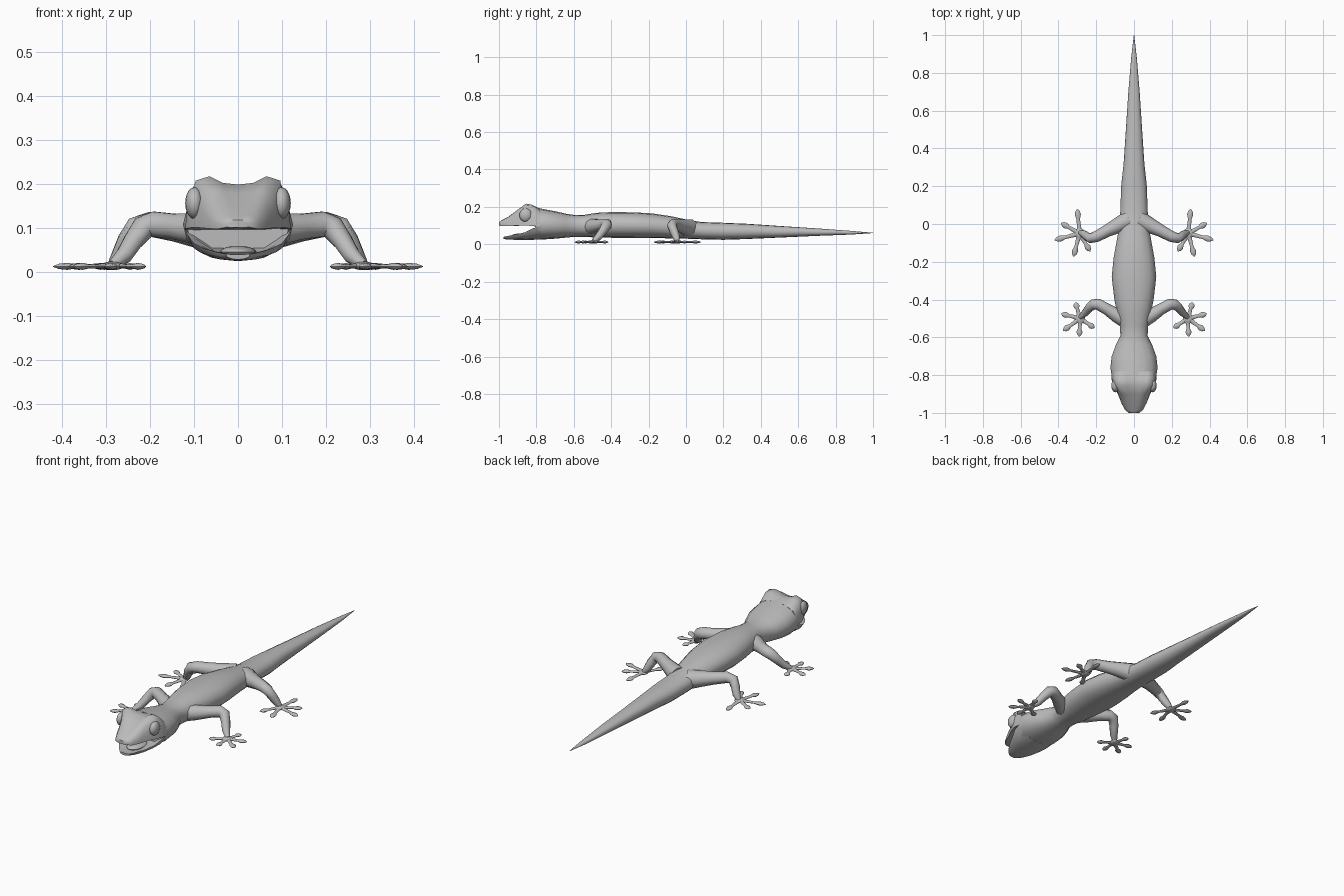
import bpy, bmesh, math
from mathutils import Vector

skin = bpy.data.materials.new("grey skin")
skin.diffuse_color = (0.5, 0.5, 0.5, 1)


def finish(name, bm, mirror=False):
    bmesh.ops.recalc_face_normals(bm, faces=bm.faces)
    mesh = bpy.data.meshes.new(name)
    bm.to_mesh(mesh)
    bm.free()
    mesh.materials.append(skin)
    ob = bpy.data.objects.new(name, mesh)
    bpy.context.collection.objects.link(ob)
    bpy.context.view_layer.objects.active = ob
    ob.select_set(True)
    bpy.ops.object.shade_smooth_by_angle(angle=math.radians(50))
    ob.select_set(False)
    if mirror:
        ob.modifiers.new("mirror", 'MIRROR')
    return ob


def skin_rings(bm, rings):
    """Join successive rings of points and cap both ends."""
    vs = [[bm.verts.new(p) for p in r] for r in rings]
    n = len(vs[0])
    for a, b in zip(vs, vs[1:]):
        for i in range(n):
            j = (i + 1) % n
            bm.faces.new((a[i], a[j], b[j], b[i]))
    bm.faces.new(vs[0])
    bm.faces.new(vs[-1])


def oval(y, w, z0, z1, n=16, power=0.9):
    """Rounded cross-section in the xz plane."""
    pts = []
    for i in range(n):
        t = 2 * math.pi * i / n
        s, c = math.sin(t), math.cos(t)
        pts.append((w * math.copysign(abs(s) ** power, s), y,
                    (z0 + z1) / 2 + (z1 - z0) / 2 * math.copysign(abs(c) ** power, c)))
    return pts


def half(y, pts):
    """Symmetric section from right-hand points, top centre to bottom centre."""
    return [(x, y, z) for x, z in pts] + [(-x, y, z) for x, z in pts[-2:0:-1]]


def tube(bm, path, radii, flat=1.0, n=10):
    """Limb along a path; flat squashes it vertically."""
    path = [Vector(p) for p in path]
    rings = []
    for i, p in enumerate(path):
        d = (path[min(i + 1, len(path) - 1)] - path[max(i - 1, 0)]).normalized()
        side = d.cross(Vector((0, 0, 1))).normalized()
        up = side.cross(d)
        rings.append([p + radii[i] * (math.cos(a) * side + flat * math.sin(a) * up)
                      for a in (2 * math.pi * k / n for k in range(n))])
    skin_rings(bm, rings)


def ball(name, loc, size, mirror=False):
    bm = bmesh.new()
    bmesh.ops.create_uvsphere(bm, u_segments=16, v_segments=10, radius=1)
    for v in bm.verts:
        v.co = Vector(loc) + Vector(a * b for a, b in zip(v.co, size))
    return finish(name, bm, mirror)


# Body, neck, back of the skull and tail: y, half width, bottom, top
bm = bmesh.new()
skin_rings(bm, [oval(*s) for s in [
    (-0.805, 0.118, 0.028, 0.197), (-0.76, 0.125, 0.026, 0.188), (-0.70, 0.118, 0.030, 0.177),
    (-0.64, 0.096, 0.036, 0.163), (-0.59, 0.072, 0.040, 0.156), (-0.54, 0.075, 0.040, 0.158),
    (-0.48, 0.088, 0.036, 0.168), (-0.40, 0.104, 0.035, 0.172), (-0.28, 0.118, 0.034, 0.171),
    (-0.18, 0.108, 0.033, 0.165), (-0.08, 0.090, 0.032, 0.150), (0.0, 0.076, 0.030, 0.133),
    (0.08, 0.072, 0.027, 0.119), (0.20, 0.068, 0.024, 0.115), (0.32, 0.055, 0.028, 0.110),
    (0.50, 0.043, 0.036, 0.098), (0.70, 0.030, 0.045, 0.085), (0.88, 0.015, 0.052, 0.072),
    (1.0, 0.001, 0.060, 0.062)]])
finish("body_and_tail", bm)

# Upper head with brow ridges and snout
bm = bmesh.new()
skin_rings(bm, [half(y, p) for y, p in [
    (-0.78, [(0, .188), (.04, .189), (.075, .178), (.1, .165), (.115, .14), (.12, .095), (.06, .09), (0, .09)]),
    (-0.82, [(0, .196), (.035, .201), (.065, .210), (.095, .205), (.114, .16), (.12, .098), (.06, .1), (0, .1)]),
    (-0.855, [(0, .198), (.035, .202), (.065, .217), (.096, .207), (.104, .16), (.108, .1), (.06, .1), (0, .106)]),
    (-0.90, [(0, .178), (.03, .181), (.05, .185), (.07, .172), (.082, .14), (.086, .1), (.05, .099), (0, .106)]),
    (-0.95, [(0, .146), (.02, .147), (.04, .145), (.055, .135), (.065, .117), (.066, .098), (.04, .097), (0, .104)]),
    (-0.985, [(0, .129), (.015, .129), (.03, .126), (.042, .119), (.047, .11), (.046, .097), (.025, .097), (0, .1)]),
    (-1.0, [(0, .118), (.01, .118), (.018, .116), (.024, .113), (.027, .108), (.025, .102), (.015, .1), (0, .1)]),
]])
finish("upper_head", bm)

# Lower jaw with raised lip
bm = bmesh.new()
skin_rings(bm, [half(y, p) for y, p in [
    (-0.77, [(0, .06), (.06, .06), (.1, .09), (.121, .1), (.11, .07), (.06, .034), (0, .026)]),
    (-0.82, [(0, .05), (.06, .052), (.1, .078), (.116, .085), (.102, .055), (.06, .032), (0, .024)]),
    (-0.86, [(0, .044), (.05, .045), (.085, .06), (.1, .064), (.088, .045), (.05, .03), (0, .024)]),
    (-0.91, [(0, .037), (.04, .038), (.065, .05), (.077, .053), (.068, .038), (.04, .028), (0, .024)]),
    (-0.95, [(0, .034), (.025, .036), (.042, .044), (.052, .045), (.046, .034), (.025, .027), (0, .025)]),
    (-0.975, [(0, .039), (.01, .039), (.02, .04), (.028, .04), (.024, .033), (.012, .029), (0, .028)]),
]])
finish("lower_jaw", bm)

ball("tongue", (0, -0.865, 0.045), (0.042, 0.07, 0.014))
ball("eye", (0.099, -0.857, 0.156), (0.021, 0.034, 0.036), True)


# Legs with palm and five spoon-tipped toes
def leg(name, path, radii, palm, tips):
    bm = bmesh.new()
    tube(bm, path, radii)
    c = Vector((*palm, 0.013))
    tube(bm, [c + Vector((0, d, 0)) for d in (-.03, -.02, 0, .02, .03)],
         [.006, .02, .026, .02, .006], 0.38)
    for x, y in tips:
        tip = Vector((x, y, 0.012))
        tube(bm, [c.lerp(tip, t) for t in (0, .3, .58, .76, .9, 1)],
             [.013, .011, .009, .016, .012, .002], 0.5, 8)
    finish(name, bm, True)


leg("front_leg",
    [(.04, -.51, .095), (.09, -.485, .098), (.145, -.45, .103), (.19, -.425, .108), (.215, -.425, .1),
     (.238, -.445, .07), (.258, -.47, .038), (.285, -.495, .015)],
    [.045, .038, .03, .03, .028, .023, .02, .012], (.285, -.50),
    [(.31, -.415), (.385, -.475), (.375, -.565), (.29, -.595), (.21, -.55)])
leg("hind_leg",
    [(.03, .02, .085), (.08, -.005, .092), (.14, -.035, .1), (.20, -.067, .108), (.232, -.075, .1),
     (.252, -.065, .07), (.268, -.052, .038), (.285, -.045, .015)],
    [.05, .042, .033, .029, .027, .023, .02, .012], (.288, -.05),
    [(.30, .08), (.385, .005), (.42, -.085), (.32, -.172), (.232, -.145)])
